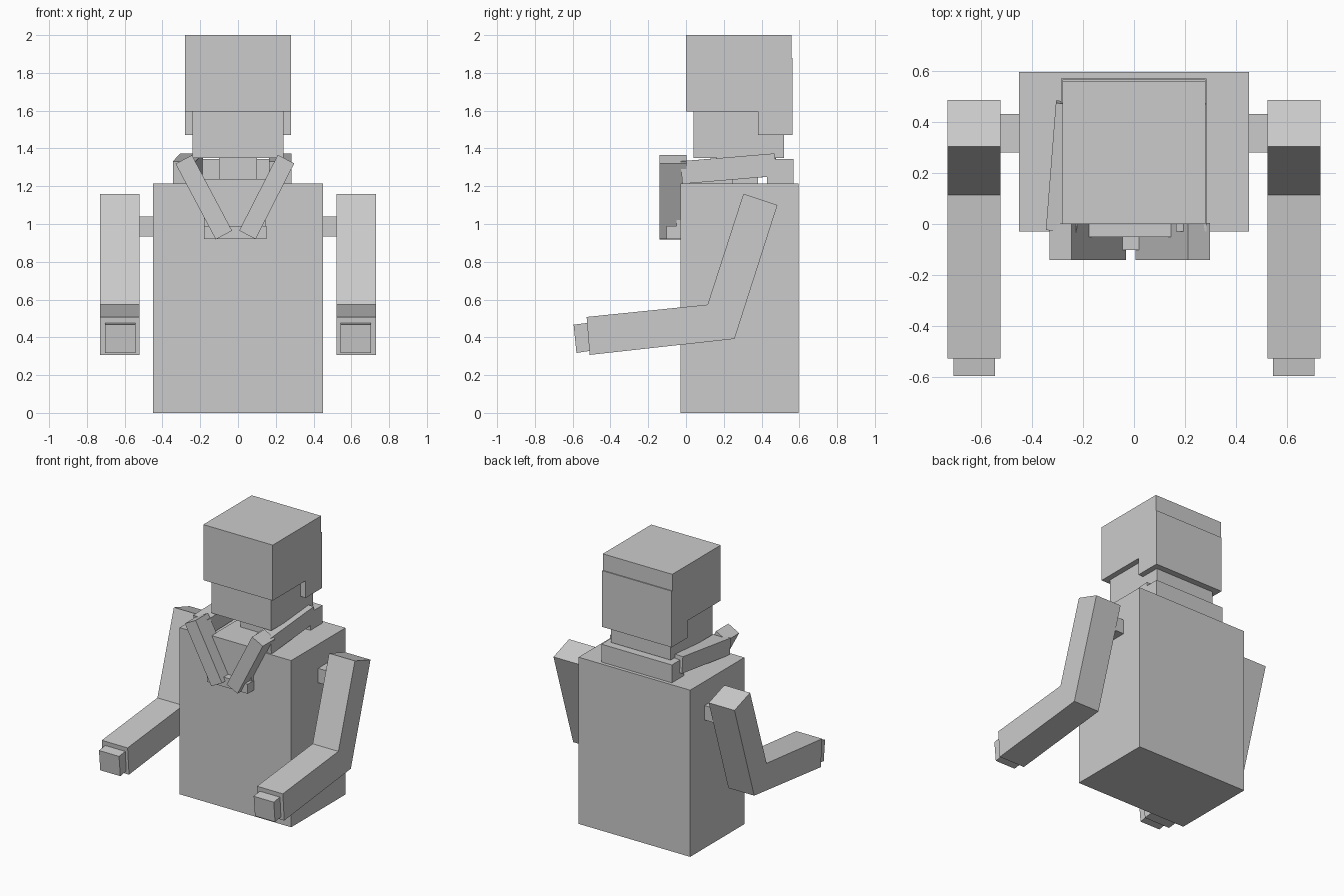
import bpy, bmesh
from math import radians
from mathutils import Matrix, Euler

cube = bpy.data.objects.get("Cube")
if cube:
    bpy.data.objects.remove(cube, do_unlink=True)

grey = bpy.data.materials.new("plain grey")
grey.use_nodes = True
grey.diffuse_color = (0.6, 0.6, 0.6, 1)
grey.node_tree.nodes["Principled BSDF"].inputs["Base Color"].default_value = (0.6, 0.6, 0.6, 1)


def finish(name, bm):
    bmesh.ops.recalc_face_normals(bm, faces=bm.faces)
    mesh = bpy.data.meshes.new(name)
    bm.to_mesh(mesh)
    bm.free()
    mesh.materials.append(grey)
    obj = bpy.data.objects.new(name, mesh)
    bpy.context.scene.collection.objects.link(obj)
    return obj


def box(name, xs, ys, zs, rot=(0, 0, 0)):
    """Box from its ranges, turned about its own centre (degrees)."""
    ranges = (xs, ys, zs)
    size = [b - a for a, b in ranges]
    bm = bmesh.new()
    bmesh.ops.create_cube(bm, size=1, matrix=Matrix.Diagonal((*size, 1)))
    obj = finish(name, bm)
    obj.location = [(a + b) / 2 for a, b in ranges]
    obj.rotation_euler = Euler([radians(r) for r in rot])
    return obj


def side_prism(name, profile, x0, x1):
    """Extrude a (y, z) outline along x."""
    bm = bmesh.new()
    face = bm.faces.new([bm.verts.new((x0, y, z)) for y, z in profile])
    out = bmesh.ops.extrude_face_region(bm, geom=[face])
    verts = [v for v in out["geom"] if isinstance(v, bmesh.types.BMVert)]
    bmesh.ops.translate(bm, verts=verts, vec=(x1 - x0, 0, 0))
    return finish(name, bm)


# Torso, neck and head
box("torso", (-.45, .45), (-.03, .595), (0, 1.215))
box("neck", (-.1, .1), (.17, .38), (1.2, 1.36))
box("head", (-.24, .24), (.04, .52), (1.35, 1.62))
box("hair_top", (-.28, .28), (0, .558), (1.595, 2))
box("hair_back", (-.28, .28), (.38, .565), (1.47, 1.88))

# Shirt front and the small tab under the lapels
box("shirt_front", (-.18, .145), (-.05, .25), (.98, 1.237))
box("chest_tab", (-.18, .15), (-.102, -.02), (.92, .99))

# Collar wrapped around the neck
box("collar_right", (-.325, -.205), (-.025, .475), (1.233, 1.353), (4.8, 0, -4.5))
box("collar_left", (.165, .283), (-.025, .475), (1.233, 1.353), (4.8, 0, 0))
box("collar_back", (-.285, .283), (.43, .57), (1.215, 1.345))

# Lapels meeting in a V on the chest
box("lapel_right", (-.23, -.132), (-.14, .003), (.915, 1.368), (0, -28, 0))
box("lapel_left", (.103, .201), (-.14, .003), (.918, 1.368), (0, 27, 0))

# Arms: shoulder joint, bent arm and hand on each side
arm = [(.304, 1.16), (.484, 1.1), (.257, .392), (-.51, .307), (-.526, .508), (.114, .573)]
hand = [(-.5, .33), (-.5, .479), (-.595, .467), (-.58, .317)]
for side, s in (("left", 1), ("right", -1)):
    box("shoulder_" + side, sorted((s * .43, s * .54)), (.28, .43), (.935, 1.04))
    side_prism("arm_" + side, arm, s * .522, s * .73)
    side_prism("hand_" + side, hand, s * .543, s * .705)
